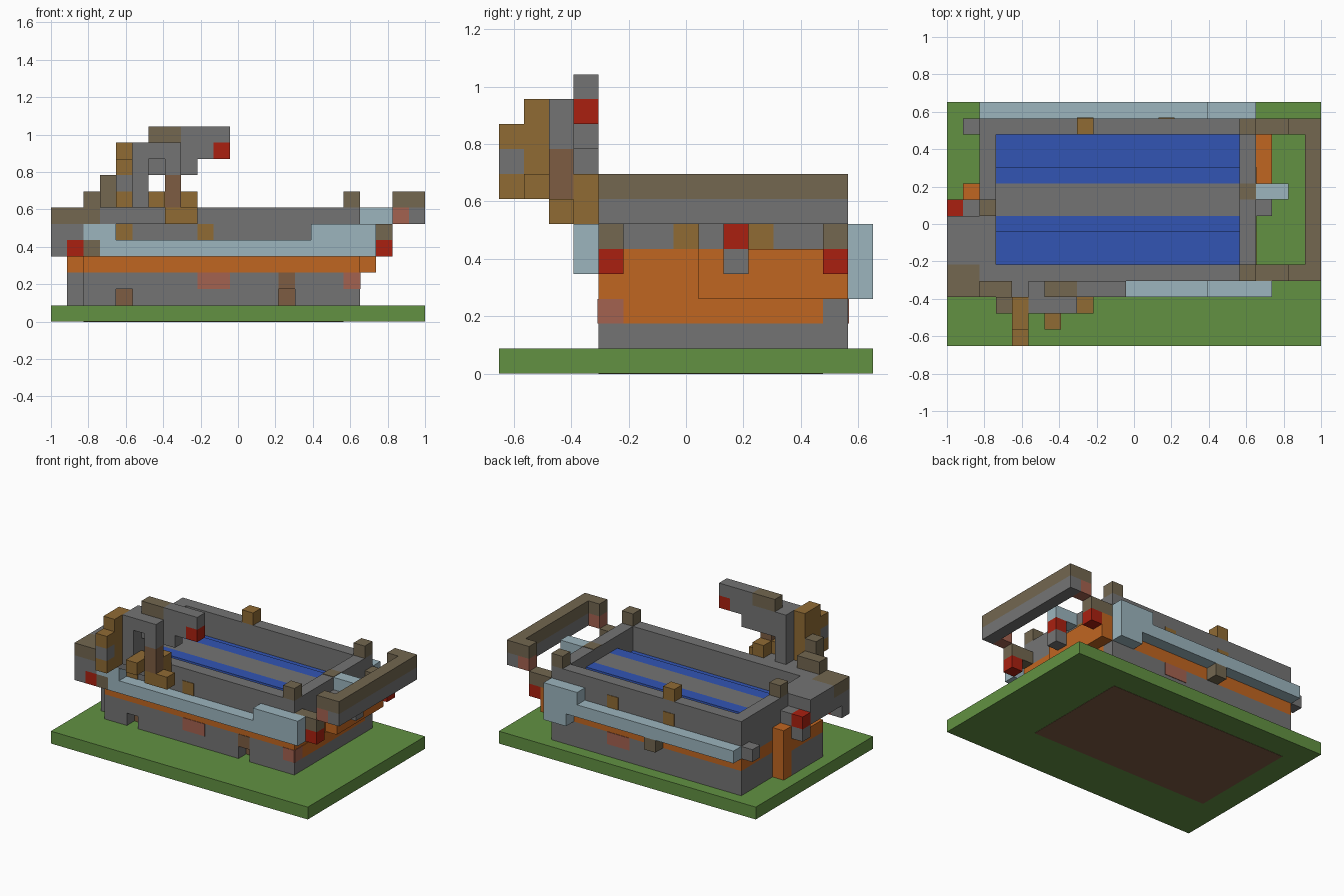
import bpy, bmesh
from mathutils import Vector

cube = bpy.data.objects.get("Cube")
if cube:
    bpy.data.objects.remove(cube)

U = 2 / 23                      # edge of one building block
ORIGIN = Vector((-1, -7.5 * U, 0))


def material(name, rgb):
    lin = [((c / 255 + 0.055) / 1.055) ** 2.4 for c in rgb] + [1]
    m = bpy.data.materials.new(name)
    m.use_nodes = True
    m.diffuse_color = lin
    m.node_tree.nodes["Principled BSDF"].inputs["Base Color"].default_value = lin
    return m


green = material("grass green", (98, 145, 66))
grey = material("stone grey", (116, 116, 116))
olive = material("weathered olive", (115, 103, 80))
gold = material("golden brown", (144, 107, 52))
orange = material("rust orange", (192, 102, 33))
sky = material("pale blue", (156, 181, 190))
blue = material("water blue", (50, 85, 180))
red = material("red", (170, 32, 16))
brown = material("earth brown", (125, 92, 66))
pink = material("faded pink", (164, 98, 80))


def block(name, mat, x, y, z):
    """Box on the block grid; each axis is a (start, end) pair or a single cell."""
    spans = [s if isinstance(s, tuple) else (s, s + 1) for s in (x, y, z)]
    lo = ORIGIN + U * Vector([s[0] for s in spans])
    size = U * Vector([s[1] - s[0] for s in spans])
    bm = bmesh.new()
    bmesh.ops.create_cube(bm, size=1)
    for v in bm.verts:
        v.co = [lo[a] + (v.co[a] + 0.5) * size[a] for a in range(3)]
    mesh = bpy.data.meshes.new(name)
    bm.to_mesh(mesh)
    bm.free()
    mesh.materials.append(mat)
    obj = bpy.data.objects.new(name, mesh)
    bpy.context.collection.objects.link(obj)
    return obj


T = 0.04                        # thickness of a painted plate, in blocks


def front_patch(name, mat, x, z, y=4):
    block(name, mat, x, (y - T, y), z)


def back_patch(name, mat, x, z):
    block(name, mat, x, (14, 14 + T), z)


def right_patch(name, mat, y, z, x=19):
    block(name, mat, (x, x + T), y, z)


# Ground slab with an earth underside
block("ground", green, (0, 23), (0, 15), 0)
block("earth_underside", brown, (2, 18), (4, 13), (-T / 2, T / 2))

# Hull courses, with two small openings along the front
block("base_course", grey, (2, 19), (5, 14), 1)
for span in ((2, 4), (5, 14), (15, 19)):
    block("base_front", grey, span, 4, 1)
for x in (4, 14):
    front_patch("opening_back", brown, x, 1, y=5)
block("lower_course", grey, (2, 19), (4, 14), 2)
block("orange_course", orange, (2, 19), (4, 14), 3)
block("upper_course", grey, (2, 19), (4, 14), 4)

# Parapet around the top
for y in (4, 13):
    block("long_parapet", grey, (2, 19), y, (5, 7))
for x in (2, 18):
    block("end_parapet", grey, x, (5, 13), (5, 7))

# Raised centre and the water on both sides of it
block("centre_deck", grey, (3, 18), (8, 10), 5)
for y in (7, 10):
    block("upper_water", blue, (3, 18), y, 5)
for y in ((5, 7), (11, 13)):
    block("lower_water", blue, (3, 18), y, (5, 5 + T))

# Painted patches on the walls
front_patch("front_stain", pink, (9, 11), 2)
front_patch("front_corner_stain", pink, 18, 2)
front_patch("front_post", brown, 14, 2)
for x in (4, 9):
    front_patch("front_gold_patch", gold, x, 5)
    back_patch("back_gold_patch", gold, x + 4, 5)
back_patch("back_stain", pink, (12, 14), 2)
right_patch("right_orange_wall", orange, (5, 13), 2)
right_patch("right_orange_band", orange, (4, 14), 4)
right_patch("right_stain", pink, 4, 2)
for y in (7, 10):
    right_patch("right_gold_patch", gold, y, 5)

# Pale blue ledges
block("front_ledge", sky, (3, 20), 3, 4)
block("front_ledge_step", sky, (16, 20), 3, 5)
block("front_ledge_end", sky, (2, 4), 3, 5)
block("front_ledge_foot", olive, 2, 3, 4)
block("back_ledge", sky, (2, 19), 14, 4)
block("back_ledge_top", sky, (16, 19), 14, 5)
block("back_ledge_bottom", sky, (17, 19), 14, 3)
block("back_ledge_bracket", olive, 9, 14, 3)
block("back_ledge_end", grey, 1, 13, 4)

# Right-hand bay
block("bay", orange, 19, (8, 14), (3, 5))
block("bay_step", grey, 19, 8, 5)
block("bay_beam", sky, (19, 21), 9, 6)
block("bay_lamp", red, 20, 9, 5)
block("bay_lamp_foot", grey, 20, 9, 4)
block("bay_beam_root", olive, 18, 9, (7, 7 + T))

# Right-hand railing on two stepped arms
block("railing", grey, 22, (4, 14), 6)
block("railing_cap", olive, 22, (4, 14), 7)
for y in (4, 13):
    block("arm_post", olive, 18, y, 7)
    block("arm_step", olive, (19, 21), y, 5)
    block("arm_lamp", red, 20, y, 4)
    block("arm_joint", pink, 21, y, 6)
    block("arm_cap", olive, 21, y, 7)

# Left-hand balcony
block("balcony_base", grey, (0, 2), (3, 8), 5)
block("balcony_front", olive, (0, 2), (3, 5), 6)
block("balcony_top", grey, (0, 2), (5, 8), 6)
block("balcony_leg", grey, 0, 3, 4)
block("balcony_front_lamp", red, 1, 3, 4)
block("balcony_side_lamp", red, 0, 8, 5)
block("balcony_lamp_foot", grey, 0, 8, 4)
block("balcony_link", grey, 1, 8, 5)
block("balcony_post", olive, 2, 8, 7)
block("left_wall_buttress", grey, 1, (5, 9), (1, 3))
block("left_wall_band", orange, 1, (5, 9), 3)
block("left_wall_column", orange, 1, 9, (1, 5))

# Small block on the back parapet
block("back_finial", gold, 8, 13, 7)

# Twisting front figure: stair, neck, arch and head
block("figure_root", olive, 2, 3, (6, 8))
block("figure_shoulder", olive, 3, (2, 4), 7)
block("figure_shoulder_top", olive, 3, 2, 8)
block("figure_root_link", grey, (3, 7), 3, 6)
block("neck_foot", gold, 4, 0, 7)
block("neck_band", grey, 4, 0, 8)
block("neck_front", gold, 4, 0, 9)
block("neck_column", gold, 4, 1, (7, 11))
block("neck_back", gold, 4, 2, (7, 11))
block("arch_left_leg", grey, 5, 2, (7, 11))
block("arch_top", grey, (6, 8), 2, 10)
block("arch_right_leg", grey, 7, 2, 9)
block("arch_lower_leg", brown, 7, 2, (7, 9))
block("arch_foot", gold, (7, 9), 2, 6)
block("arch_foot_back", gold, 7, 3, (6, 8))
block("arch_knob", gold, 6, (1, 3), 7)
block("head_support", grey, 5, 3, (7, 11))
block("head_jaw", grey, (6, 9), 3, 9)
block("head_face", grey, (6, 10), 3, 10)
block("head_eye", red, 10, 3, 10)
block("head_crest", olive, (6, 8), 3, 11)
block("head_brow", grey, (8, 11), 3, 11)
